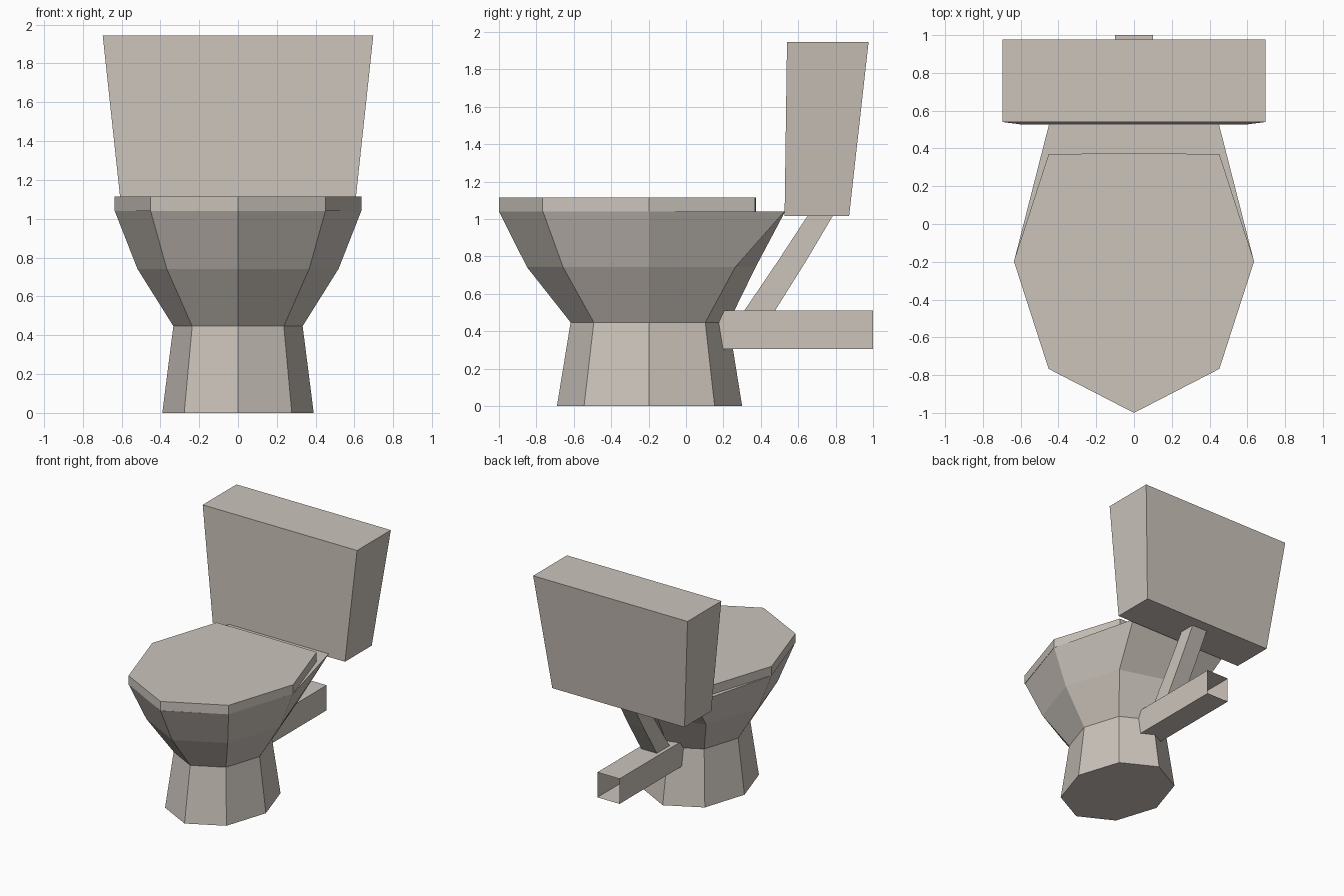
import bpy
import bmesh

if "Cube" in bpy.data.objects:
    bpy.data.objects.remove(bpy.data.objects["Cube"])

ceramic = bpy.data.materials.new("warm grey ceramic")
ceramic.diffuse_color = (0.60, 0.55, 0.50, 1)
ceramic.use_nodes = True
ceramic.node_tree.nodes["Principled BSDF"].inputs["Base Color"].default_value = ceramic.diffuse_color


def loft(name, rings, cap_start=True, cap_end=True):
    """Skin a series of equal-length point rings into one flat-shaded object."""
    bm = bmesh.new()
    loops = [[bm.verts.new(p) for p in ring] for ring in rings]
    n = len(rings[0])
    for a, b in zip(loops, loops[1:]):
        for i in range(n):
            j = (i + 1) % n
            bm.faces.new((a[i], a[j], b[j], b[i]))
    if cap_start:
        bm.faces.new(loops[0][::-1])
    if cap_end:
        bm.faces.new(loops[-1])
    bmesh.ops.recalc_face_normals(bm, faces=bm.faces)
    mesh = bpy.data.meshes.new(name)
    bm.to_mesh(mesh)
    bm.free()
    mesh.materials.append(ceramic)
    obj = bpy.data.objects.new(name, mesh)
    bpy.context.collection.objects.link(obj)
    return obj


def octagon(z, wide, narrow, front, front_side, back_side, back, mid=-0.197):
    """Mirrored eight-sided ring running counter-clockwise from the front."""
    half = [(narrow, front_side), (wide, mid), (narrow, back_side)]
    pts = [(0, front)] + half + [(0, back)] + [(-x, y) for x, y in reversed(half)]
    return [(x, y, z) for x, y in pts]


def rect(z, w, y0, y1):
    return [(-w, y0, z), (w, y0, z), (w, y1, z), (-w, y1, z)]


# Pedestal and bowl
loft("bowl_and_pedestal", [
    octagon(0.0, 0.39, 0.277, -0.69, -0.545, 0.153, 0.30),
    octagon(0.447, 0.333, 0.236, -0.617, -0.493, 0.103, 0.228),
    octagon(0.742, 0.518, 0.367, -0.85, -0.657, 0.263, 0.372),
    octagon(1.04, 0.635, 0.45, -1.0, -0.765, 0.527, 0.53),
])

# Closed lid
loft("lid", [octagon(z, 0.636, 0.452, -1.0, -0.767, 0.37, 0.375)
             for z in (1.041, 1.115)])

# Cistern, wider towards the top
loft("tank", [rect(1.015, 0.597, 0.527, 0.872), rect(1.945, 0.697, 0.54, 0.976)])

# Slanted flush pipe between tank and waste pipe
loft("flush_pipe", [rect(0.50, 0.07, 0.305, 0.47),
                    rect(0.78, 0.07, 0.495, 0.645),
                    rect(1.02, 0.07, 0.652, 0.787)])

# Waste pipe, open at the rear
loft("waste_pipe", [[(-0.1, y, 0.305), (0.1, y, 0.305), (0.1, y, 0.51), (-0.1, y, 0.51)]
                    for y in (0.1, 1.0)], cap_end=False)
